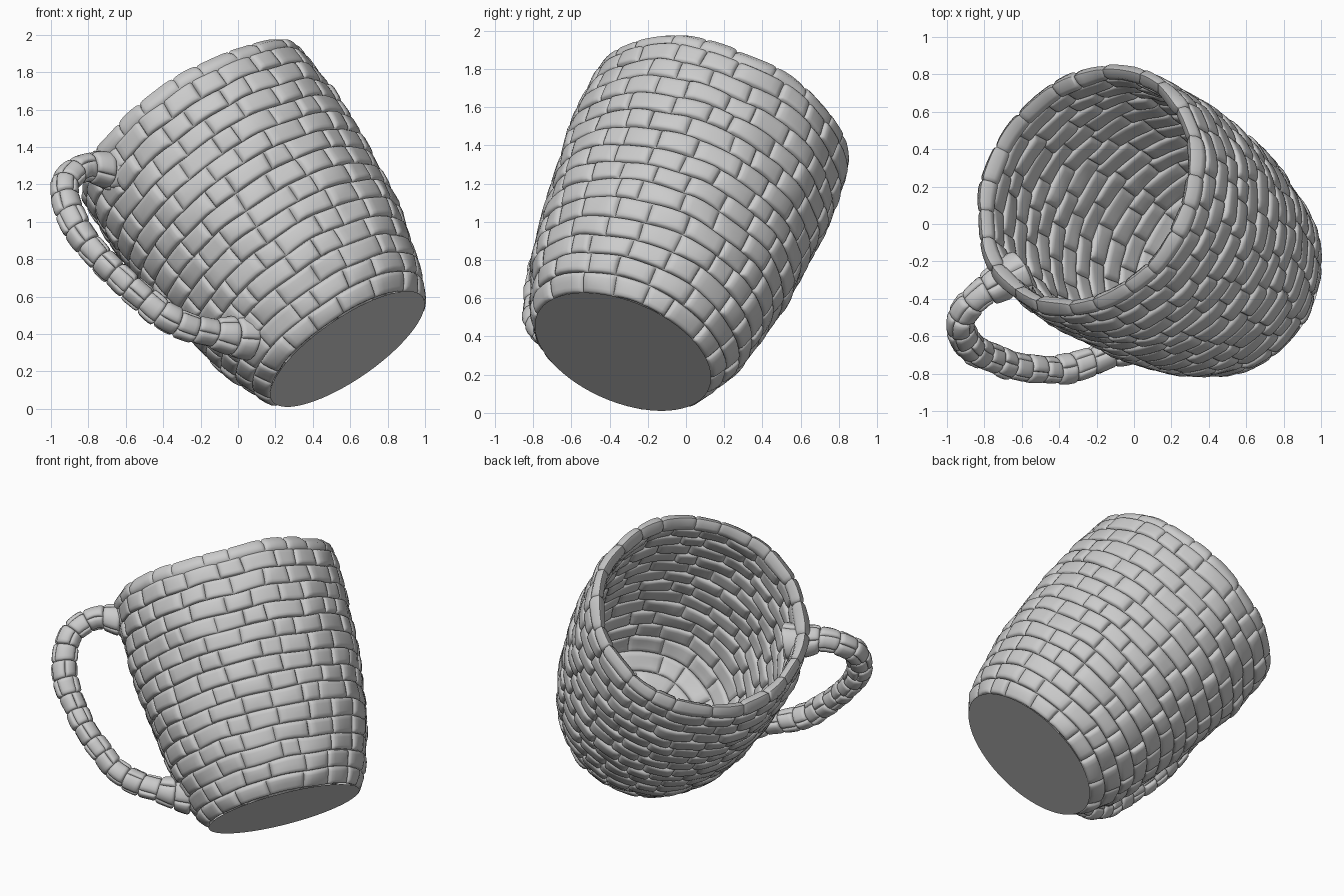
import bpy, bmesh, math, random
from mathutils import Vector, Matrix, noise

random.seed(4)
if "Cube" in bpy.data.objects:
    bpy.data.objects.remove(bpy.data.objects["Cube"])

stone = bpy.data.materials.new("stone_grey")
stone.use_nodes = True
stone.diffuse_color = (0.6, 0.6, 0.6, 1)
stone.node_tree.nodes["Principled BSDF"].inputs["Base Color"].default_value = (0.6, 0.6, 0.6, 1)

# The mug is modelled upright, then tipped: local z is its axis, local x points to the handle
axis = Vector((-0.535, 0.335, 0.775)).normalized()
side = Vector((-0.73, -0.645, -0.224))
side = (side - axis * side.dot(axis)).normalized()
tilt = Matrix((side, axis.cross(side), axis)).transposed().to_4x4()
tilt.translation = Vector((0.585, -0.33, 0.32))


def smooth_path(points, steps=16):
    """Curve through 2D points, resampled evenly; returns a function of t in 0..1."""
    p = [Vector(q) for q in points]
    p = [2 * p[0] - p[1]] + p + [2 * p[-1] - p[-2]]
    fine = []
    for a, b, c, d in zip(p, p[1:], p[2:], p[3:]):
        for i in range(steps):
            t = i / steps
            fine.append(0.5 * (2 * b + (c - a) * t + (2 * a - 5 * b + 4 * c - d) * t * t
                               + (3 * b - a - 3 * c + d) * t ** 3))
    fine.append(p[-2])
    dist = [0]
    for a, b in zip(fine, fine[1:]):
        dist.append(dist[-1] + (b - a).length)

    def at(t):
        s = t * dist[-1]
        k = 0
        while k < len(dist) - 2 and dist[k + 1] < s:
            k += 1
        return fine[k].lerp(fine[k + 1], (s - dist[k]) / (dist[k + 1] - dist[k]))
    return at


def lathe(path):
    """Surface of revolution: u goes round, v goes along the profile."""
    def at(u, v):
        r, z = path(v)
        return Vector((r * math.cos(u * math.tau), r * math.sin(u * math.tau), z))
    return at


EDGE = [0, 0.04, 0.11, 0.25, 0.5, 0.75, 0.89, 0.96, 1]
RISE = [0, 0.6, 0.9, 1, 1, 1, 0.9, 0.6, 0]


def lay_bricks(bm, surface, rows, count, depth, wobble=0.014):
    """Cover a surface with courses of pillowed bricks; count(v) gives bricks per course."""
    e = 0.002
    for row in range(rows):
        n = count((row + 0.5) / rows)
        start = (row % 2) * 0.5 / n + random.uniform(-0.1, 0.1) / n
        cuts = [start + (i + random.uniform(-0.22, 0.22)) / n for i in range(n)]
        cuts.append(cuts[0] + 1)
        for u0, u1 in zip(cuts, cuts[1:]):
            lift = random.uniform(-0.25, 0.25) * depth
            lean = random.uniform(-0.3, 0.3) * depth
            grid = []
            for a, ra in zip(EDGE, RISE):
                line = []
                for b, rb in zip(EDGE, RISE):
                    u, v = u0 + (u1 - u0) * a, (row + b) / rows
                    w = min(max(v, e), 1 - e)
                    pos = surface(u, v)
                    nor = (surface(u + e, w) - surface(u - e, w)).cross(
                        surface(u, w + e) - surface(u, w - e)).normalized()
                    h = ra * rb * (depth + lift + lean * (a - 0.5)) - depth
                    h += noise.noise(pos * 9) * depth * 0.3 * ra * rb
                    pos = pos + nor * h + noise.noise_vector(pos * 4) * wobble
                    line.append(bm.verts.new(pos))
                grid.append(line)
            for p, q in zip(grid, grid[1:]):
                for k in range(len(EDGE) - 1):
                    bm.faces.new((p[k], q[k], q[k + 1], p[k + 1]))


def finish(bm, name):
    bmesh.ops.remove_doubles(bm, verts=bm.verts, dist=0.0005)
    mesh = bpy.data.meshes.new(name)
    bm.to_mesh(mesh)
    bm.free()
    mesh.materials.append(stone)
    obj = bpy.data.objects.new(name, mesh)
    bpy.context.collection.objects.link(obj)
    obj.matrix_world = tilt
    bpy.context.view_layer.objects.active = obj
    obj.select_set(True)
    bpy.ops.object.shade_smooth_by_angle(angle=math.radians(50))
    obj.select_set(False)
    return obj


def brick_lathe(name, points, rows, width, depth):
    path = smooth_path(points)
    bm = bmesh.new()
    lay_bricks(bm, lathe(path), rows,
               lambda v: max(5, round(math.tau * path(v)[0] / width)), depth)
    return finish(bm, name)


# Outer wall, rounded lip, and inner wall running down into the floor
brick_lathe("outer_wall", [(0.495, 0), (0.545, 0.08), (0.6, 0.23), (0.652, 0.45), (0.7, 0.8),
                           (0.724, 1.2), (0.715, 1.5)], 14, 0.2, 0.022)
brick_lathe("lip", [(0.712, 1.49), (0.708, 1.545), (0.67, 1.585), (0.63, 1.555), (0.62, 1.49)],
            1, 0.19, 0.014)
brick_lathe("inner_wall", [(0.62, 1.5), (0.635, 1.2), (0.615, 0.8), (0.565, 0.45), (0.5, 0.22),
                           (0.4, 0.12), (0.22, 0.09), (0.01, 0.085)], 16, 0.2, 0.022)

# Flat underside
bm = bmesh.new()
bmesh.ops.create_circle(bm, cap_ends=True, segments=64, radius=0.49)
bmesh.ops.reverse_faces(bm, faces=bm.faces)
finish(bm, "underside")

# Handle: a brick-covered tube that flares where it meets the wall
handle_path = smooth_path([(0.6, 1.39), (0.72, 1.45), (0.86, 1.49), (1.03, 1.42), (1.12, 1.2),
                           (1.1, 0.9), (1.0, 0.58), (0.86, 0.41), (0.7, 0.3), (0.54, 0.24)])


def handle_surface(u, v):
    c = handle_path(v)
    t = (handle_path(min(v + 0.01, 1)) - handle_path(max(v - 0.01, 0))).normalized()
    flare = 0.078 + 0.05 * max(0, abs(v - 0.5) * 2 - 0.75) / 0.25
    x, y = flare * math.cos(u * math.tau), flare * math.sin(u * math.tau)
    return Vector((c.x - t.y * x, -y, c.y + t.x * x))


bm = bmesh.new()
lay_bricks(bm, handle_surface, 18, lambda v: 4, 0.018)
bmesh.ops.recalc_face_normals(bm, faces=bm.faces)
finish(bm, "handle")
